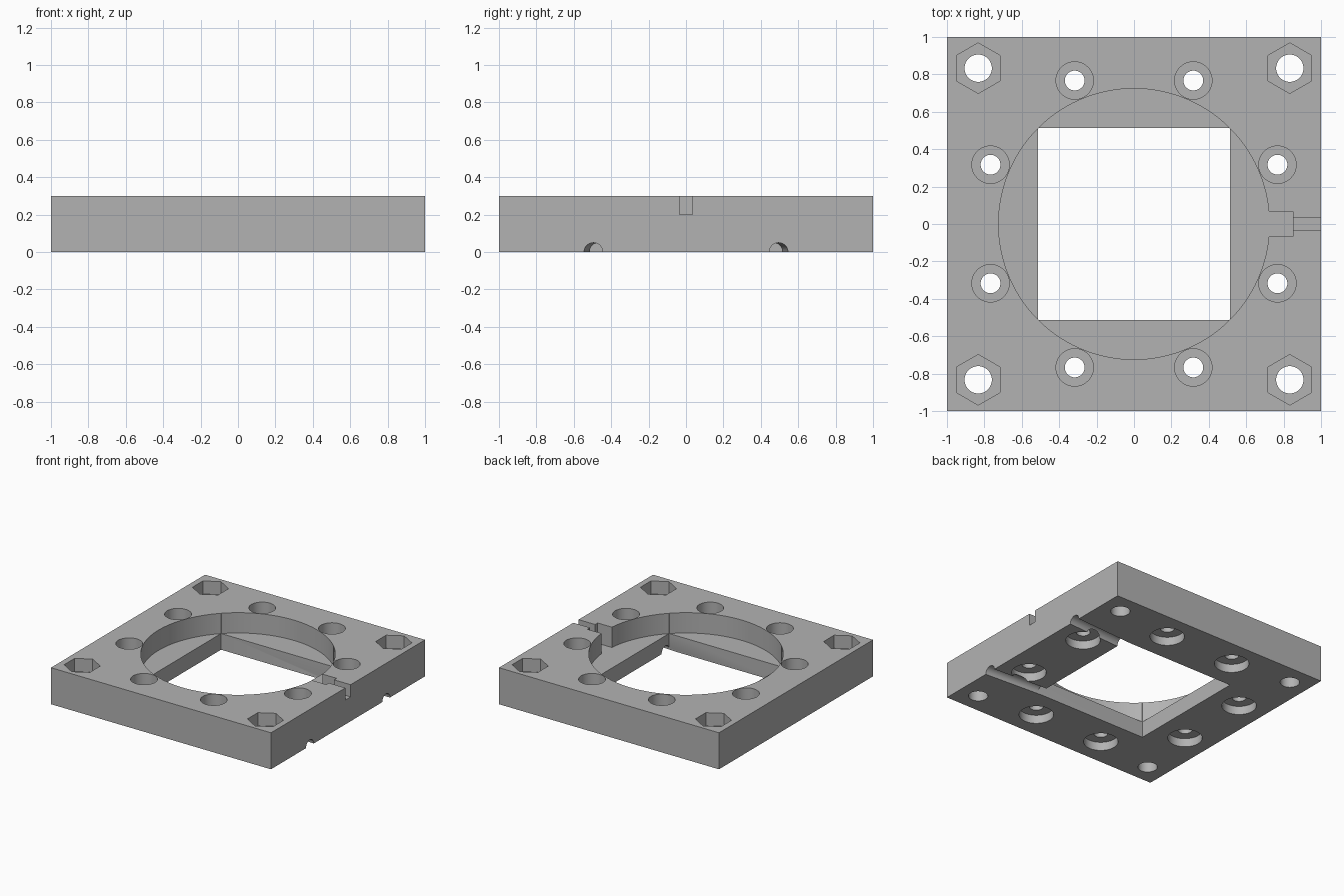
import bpy, bmesh
from math import sin, cos, pi, asin
from mathutils import Vector

if "Cube" in bpy.data.objects:
    bpy.data.objects.remove(bpy.data.objects["Cube"], do_unlink=True)

HEIGHT = 0.3
RECESS_FLOOR = 0.133
OVER = 0.05          # how far cutters overshoot the plate

grey = bpy.data.materials.new("plain grey")
grey.use_nodes = True
colour = (0.45, 0.45, 0.45, 1)
grey.diffuse_color = colour
grey.node_tree.nodes["Principled BSDF"].inputs["Base Color"].default_value = colour


def prism(name, outline, low, high):
    """Extrude a flat outline between two heights."""
    bm = bmesh.new()
    face = bm.faces.new([bm.verts.new((x, y, low)) for x, y in outline])
    new = bmesh.ops.extrude_face_region(bm, geom=[face])["geom"]
    verts = [v for v in new if isinstance(v, bmesh.types.BMVert)]
    bmesh.ops.translate(bm, verts=verts, vec=(0, 0, high - low))
    bmesh.ops.recalc_face_normals(bm, faces=bm.faces)
    mesh = bpy.data.meshes.new(name)
    bm.to_mesh(mesh)
    bm.free()
    obj = bpy.data.objects.new(name, mesh)
    bpy.context.collection.objects.link(obj)
    mesh.materials.append(grey)
    return obj


def ring(x, y, radius, sides=48):
    """Regular outline with a corner pointing to +y."""
    return [(x + radius * sin(2 * pi * i / sides), y + radius * cos(2 * pi * i / sides))
            for i in range(sides)]


def box(x0, x1, half):
    return [(x0, -half), (x1, -half), (x1, half), (x0, half)]


def cut(cutter):
    """Subtract a cutter from the plate and remove it."""
    bpy.context.view_layer.objects.active = plate
    mod = plate.modifiers.new("cut", "BOOLEAN")
    mod.operation, mod.solver, mod.object = "DIFFERENCE", "EXACT", cutter
    bpy.ops.object.modifier_apply(modifier=mod.name)
    bpy.data.objects.remove(cutter, do_unlink=True)


plate = prism("mounting_plate", box(-1, 1, 1), 0, HEIGHT)

# Round recess with its side slot, as one keyhole outline
radius, slot = 0.724, 0.067
start = asin(slot / radius)
steps = 128
keyhole = [(radius * cos(a), radius * sin(a))
           for a in (start + (2 * pi - 2 * start) * i / steps for i in range(steps + 1))]
keyhole += [(0.85, -slot), (0.85, slot)]
cut(prism("recess", keyhole, RECESS_FLOOR, HEIGHT + OVER))

# Square window and narrow cable slot
cut(prism("window", box(-0.513, 0.513, 0.513), -OVER, HEIGHT))
cut(prism("cable_slot", box(0.8, 1 + OVER, 0.034), 0.2, HEIGHT + OVER))

# Corner bolt holes with hexagonal nut pockets
for sx in (-1, 1):
    for sy in (-1, 1):
        x, y = 0.833 * sx, 0.833 * sy
        cut(prism("nut_pocket", ring(x, y, 0.135, 6), HEIGHT - 0.107, HEIGHT + OVER))
        cut(prism("bolt_hole", ring(x, y, 0.073), -OVER, HEIGHT + OVER))
        # Screw holes, counterbored from above and below
        for x, y in ((0.317 * sx, 0.767 * sy), (0.767 * sx, 0.317 * sy)):
            cut(prism("head_bore", ring(x, y, 0.1), HEIGHT - 0.11, HEIGHT + OVER))
            cut(prism("foot_bore", ring(x, y, 0.13), -OVER, 0.07))
            cut(prism("screw_hole", ring(x, y, 0.053), -OVER, HEIGHT + OVER))

# Two round grooves underneath, leaning slightly inward
for side in (-1, 1):
    outer = Vector((1.1, 0.501 * side, 0))
    inner = Vector((0.45, 0.462 * side, 0))
    groove = prism("groove", ring(0, 0, 0.05, 32), 0, (inner - outer).length)
    turn = (inner - outer).to_track_quat("Z", "Y").to_matrix().to_4x4()
    groove.data.transform(turn)
    groove.data.transform(turn.Translation(outer))
    cut(groove)

# Smooth bore walls, crisp edges
plate.select_set(True)
bpy.context.view_layer.objects.active = plate
bpy.ops.object.shade_smooth_by_angle(angle=pi / 6)
